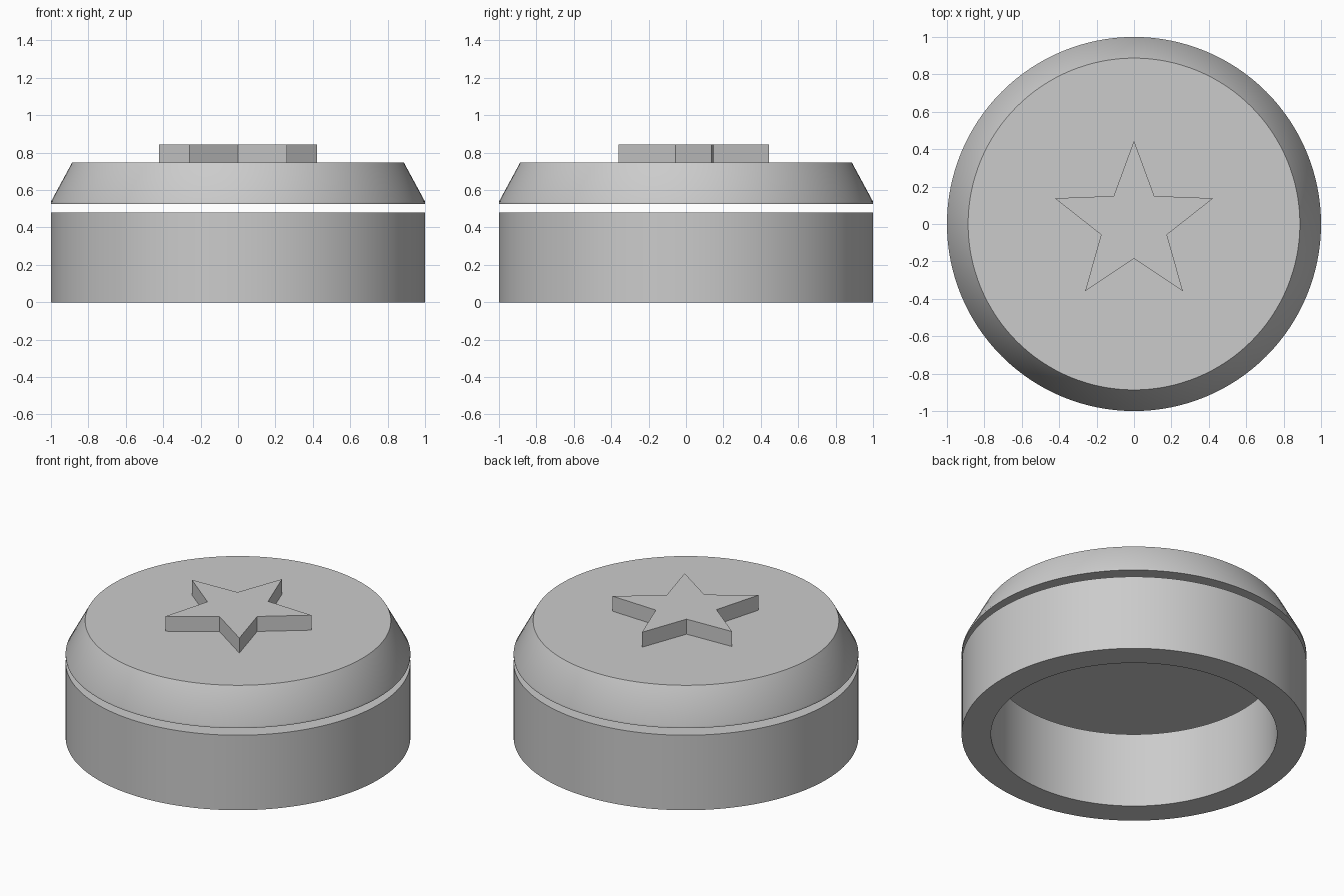
import bpy, bmesh
from math import pi, cos, sin, radians

cube = bpy.data.objects.get("Cube")
if cube:
    bpy.data.objects.remove(cube, do_unlink=True)

SEGMENTS = 128

grey = bpy.data.materials.new("plain grey")
grey.use_nodes = True
grey.diffuse_color = (0.6, 0.6, 0.6, 1)
grey.node_tree.nodes["Principled BSDF"].inputs["Base Color"].default_value = grey.diffuse_color


def finish(name, bm, smooth):
    """Turn a bmesh into a named, coloured object."""
    bmesh.ops.remove_doubles(bm, verts=bm.verts, dist=0.0001)
    bmesh.ops.recalc_face_normals(bm, faces=bm.faces)
    mesh = bpy.data.meshes.new(name)
    bm.to_mesh(mesh)
    bm.free()
    mesh.materials.append(grey)
    obj = bpy.data.objects.new(name, mesh)
    bpy.context.collection.objects.link(obj)
    if smooth:
        bpy.ops.object.select_all(action="DESELECT")
        obj.select_set(True)
        bpy.context.view_layer.objects.active = obj
        bpy.ops.object.shade_smooth_by_angle(angle=radians(35))
    return obj


def lathe(name, profile, closed=False):
    """Spin (radius, height) points about z; open profiles are capped."""
    bm = bmesh.new()
    verts = [bm.verts.new((r, 0, z)) for r, z in profile]
    pairs = list(zip(verts, verts[1:]))
    if closed:
        pairs.append((verts[-1], verts[0]))
    edges = [bm.edges.new(p) for p in pairs]
    bmesh.ops.spin(bm, geom=verts + edges, cent=(0, 0, 0), axis=(0, 0, 1),
                   angle=2 * pi, steps=SEGMENTS, use_merge=True)
    if not closed:
        bmesh.ops.holes_fill(bm, edges=[e for e in bm.edges if e.is_boundary])
    return finish(name, bm, True)


def star(name, outer, inner, bottom, top):
    """Five-pointed prism with one tip towards +y."""
    bm = bmesh.new()
    verts = []
    for i in range(10):
        a = pi / 2 + i * pi / 5
        r = inner if i % 2 else outer
        verts.append(bm.verts.new((r * cos(a), r * sin(a), bottom)))
    face = bm.faces.new(verts)
    result = bmesh.ops.extrude_face_region(bm, geom=[face], use_keep_orig=True)
    raised = [v for v in result["geom"] if isinstance(v, bmesh.types.BMVert)]
    bmesh.ops.translate(bm, verts=raised, vec=(0, 0, top - bottom))
    return finish(name, bm, False)


# Open ring at the bottom
lathe("base_ring", [(0.83, 0), (1, 0), (1, 0.48), (0.83, 0.48)], closed=True)

# Bevelled lid, held just above the ring
lathe("lid", [(1, 0.525), (1, 0.538), (0.887, 0.747)])

# Raised star on the lid
star("star_emblem", 0.445, 0.185, 0.747, 0.843)
